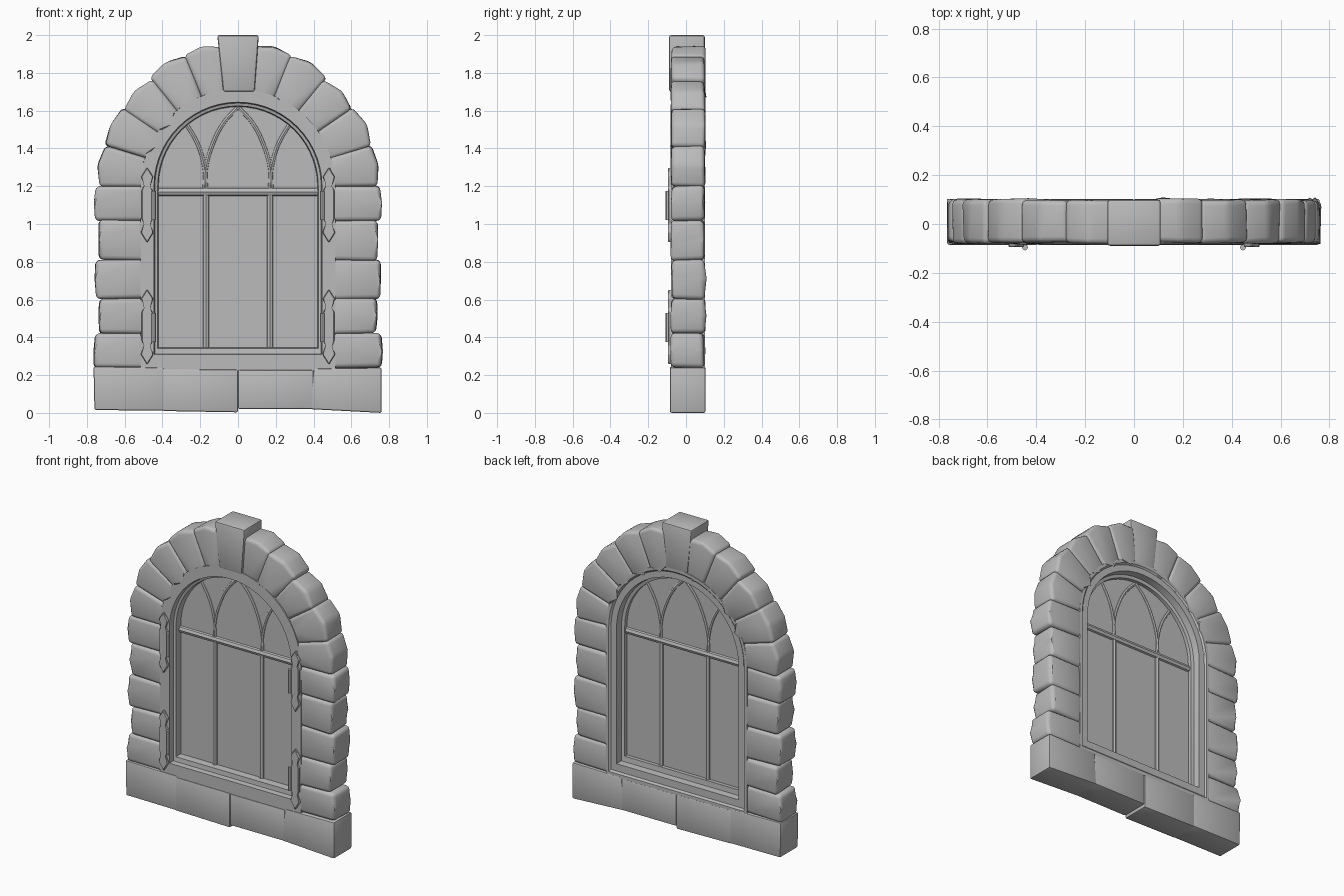
import bpy, bmesh, math, random

random.seed(4)
cube = bpy.data.objects.get("Cube")
if cube:
    bpy.data.objects.remove(cube, do_unlink=True)

# One plain grey for the whole model
grey = bpy.data.materials.new("stone_grey")
grey.use_nodes = True
COLOUR = (0.5, 0.5, 0.5, 1)
grey.diffuse_color = COLOUR
grey.node_tree.nodes["Principled BSDF"].inputs["Base Color"].default_value = COLOUR

SPRING = 1.2      # height where the arch starts
PANE_Y = 0.01


def finish(name, bm):
    bmesh.ops.recalc_face_normals(bm, faces=bm.faces[:])
    mesh = bpy.data.meshes.new(name)
    bm.to_mesh(mesh)
    bm.free()
    mesh.materials.append(grey)
    obj = bpy.data.objects.new(name, mesh)
    bpy.context.collection.objects.link(obj)
    return obj


def prism(name, outline, y0, y1, bevel=0.0, jitter=0.0, segments=3):
    """Extrude an x-z outline from y0 to y1, with optional wobble and bevel."""
    bm = bmesh.new()
    rings = []
    for y in (y0, y1):
        rings.append([bm.verts.new((x + random.uniform(-jitter, jitter),
                                    y + random.uniform(-jitter, jitter),
                                    z + random.uniform(-jitter, jitter)))
                      for x, z in outline])
    bm.faces.new(rings[0])
    bm.faces.new(rings[1][::-1])
    n = len(outline)
    for i in range(n):
        j = (i + 1) % n
        bm.faces.new((rings[0][i], rings[1][i], rings[1][j], rings[0][j]))
    if bevel:
        bmesh.ops.bevel(bm, geom=bm.edges[:], offset=bevel, segments=segments,
                        profile=0.5, affect='EDGES', clamp_overlap=True)
    return finish(name, bm)


def arch_outline(w, bottom, steps=28):
    arc = [(w * math.cos(math.pi * i / steps), SPRING + w * math.sin(math.pi * i / steps))
           for i in range(steps + 1)]
    return [(w, bottom)] + arc + [(-w, bottom)]


def loft(name, sections):
    """Join arch outlines (half width, bottom, y) into a closed moulding."""
    bm = bmesh.new()
    rings = [[bm.verts.new((x, y, z)) for x, z in arch_outline(w, b)]
             for w, b, y in sections]
    n = len(rings[0])
    for k, ring in enumerate(rings):
        after = rings[(k + 1) % len(rings)]
        for i in range(n):
            j = (i + 1) % n
            bm.faces.new((ring[i], ring[j], after[j], after[i]))
    return finish(name, bm)


def tube(name, points, radius, y=PANE_Y, smooth=True):
    """Round bar along a path of x-z points."""
    curve = bpy.data.curves.new(name, 'CURVE')
    curve.dimensions = '3D'
    curve.bevel_depth = radius
    curve.bevel_resolution = 2
    curve.use_fill_caps = True
    curve.resolution_u = 5
    spline = curve.splines.new('BEZIER' if smooth else 'POLY')
    pts = spline.bezier_points if smooth else spline.points
    pts.add(len(points) - 1)
    for p, (x, z) in zip(pts, points):
        if smooth:
            p.co = (x, y, z)
            p.handle_left_type = p.handle_right_type = 'AUTO'
        else:
            p.co = (x, y, z, 1)
    temp = bpy.data.objects.new(name + "_path", curve)
    bpy.context.collection.objects.link(temp)
    bpy.context.view_layer.update()
    mesh = bpy.data.meshes.new_from_object(
        temp.evaluated_get(bpy.context.evaluated_depsgraph_get()))
    bpy.data.objects.remove(temp, do_unlink=True)
    mesh.name = name
    mesh.materials.clear()
    mesh.materials.append(grey)
    obj = bpy.data.objects.new(name, mesh)
    bpy.context.collection.objects.link(obj)
    return obj


# Sill stones
sill = [
    ("sill_left_end", [(0.38, 0.02), (0.76, 0.0), (0.76, 0.24), (0.4, 0.235)]),
    ("sill_left_middle", [(0.0, 0.02), (0.4, 0.02), (0.4, 0.228), (0.0, 0.228)]),
    ("sill_right_middle", [(-0.4, 0.01), (0.0, 0.003), (0.0, 0.23), (-0.4, 0.232)]),
    ("sill_right_end", [(-0.76, 0.015), (-0.39, 0.012), (-0.39, 0.24), (-0.765, 0.246)]),
]
for name, outline in sill:
    prism(name, outline, -0.085, 0.103, bevel=0.009, segments=2)

# Jamb stones and arch stones, both sides
levels = [0.24, 0.42, 0.605, 0.81, 1.02, 1.2]
reach = [0.76, 0.733, 0.752, 0.737, 0.755]
angles = [0, 17, 34, 51, 68, 83.5]
radii = [0.735, 0.735, 0.725, 0.74, 0.745]
INNER = 0.495
for side, label in ((1, "left"), (-1, "right")):
    for i, r in enumerate(reach):
        lo, hi = levels[i] - 0.002, levels[i + 1] + 0.002
        prism(f"{label}_jamb_stone_{i + 1}",
              [(side * INNER, lo), (side * r, lo), (side * (r + 0.004), (lo + hi) / 2),
               (side * r, hi), (side * INNER, hi)],
              -0.078, random.uniform(0.094, 0.104), bevel=0.024, jitter=0.005)
    for i, r in enumerate(radii):
        a, b = math.radians(angles[i] - 0.3), math.radians(angles[i + 1] + 0.3)
        mid = (a + b) / 2
        polar = [(INNER, a), (r, a), (r + 0.018, mid), (r, b), (INNER, b), (INNER + 0.005, mid)]
        prism(f"{label}_arch_stone_{i + 1}",
              [(side * q * math.cos(t), SPRING + q * math.sin(t)) for q, t in polar],
              -0.078, random.uniform(0.094, 0.104), bevel=0.022, jitter=0.005)

# Keystone
prism("keystone", [(-0.078, 1.7), (0.088, 1.7), (0.11, 2.0), (-0.11, 2.0)],
      -0.09, 0.1, bevel=0.012, segments=2)

# Window frame moulding, front to back
loft("window_frame", [
    (0.515, 0.225, -0.08), (0.445, 0.31, -0.08), (0.44, 0.313, -0.045),
    (0.425, 0.342, -0.04), (0.42, 0.347, PANE_Y), (0.42, 0.347, 0.04),
    (0.44, 0.313, 0.045), (0.445, 0.31, 0.09), (0.485, 0.262, 0.09),
    (0.495, 0.25, 0.1), (0.515, 0.225, 0.1)])

# Glass pane
prism("window_pane", arch_outline(0.43, 0.33), PANE_Y - 0.006, PANE_Y + 0.006)

# Glazing bars and pointed tracery
tube("cross_bar", [(-0.43, 1.17), (0.43, 1.17)], 0.024, smooth=False)
for side, label in ((1, "left"), (-1, "right")):
    tube(f"{label}_mullion", [(side * 0.17, 0.33), (side * 0.17, 1.17)], 0.019, smooth=False)
    inner = [(0.178, 1.18), (0.167, 1.31), (0.135, 1.42), (0.08, 1.53), (0.0, 1.62)]
    outer = [(0.168, 1.18), (0.18, 1.31), (0.212, 1.42), (0.28, 1.54)]
    tube(f"{label}_inner_tracery", [(side * x, z) for x, z in inner], 0.013)
    tube(f"{label}_outer_tracery", [(side * x, z) for x, z in outer], 0.013)

# Spear-ended hinges with knuckles
half = [(0.032, 0.15), (0.012, 0.1), (0.029, 0.08), (0.029, -0.075),
        (0.013, -0.1), (0.034, -0.145)]
plate = [(0, 0.2)] + half + [(0, -0.2)] + [(-x, z) for x, z in reversed(half)]
for side, label in ((1, "left"), (-1, "right")):
    for level, centre in (("upper", 1.1), ("lower", 0.455)):
        prism(f"{label}_{level}_hinge_plate",
              [(side * 0.481 + x, centre + z) for x, z in plate], -0.095, -0.075,
              bevel=0.004, segments=1)
        tube(f"{label}_{level}_hinge_knuckle",
             [(side * 0.446, centre - 0.08), (side * 0.446, centre + 0.075)],
             0.012, y=-0.096, smooth=False)

# Smooth the rounded surfaces, keep the edges crisp
bpy.ops.object.select_all(action='DESELECT')
for obj in bpy.context.scene.objects:
    if obj.type == 'MESH' and obj.data.materials and obj.data.materials[0] == grey:
        obj.select_set(True)
        bpy.context.view_layer.objects.active = obj
bpy.ops.object.shade_smooth_by_angle(angle=math.radians(35))
